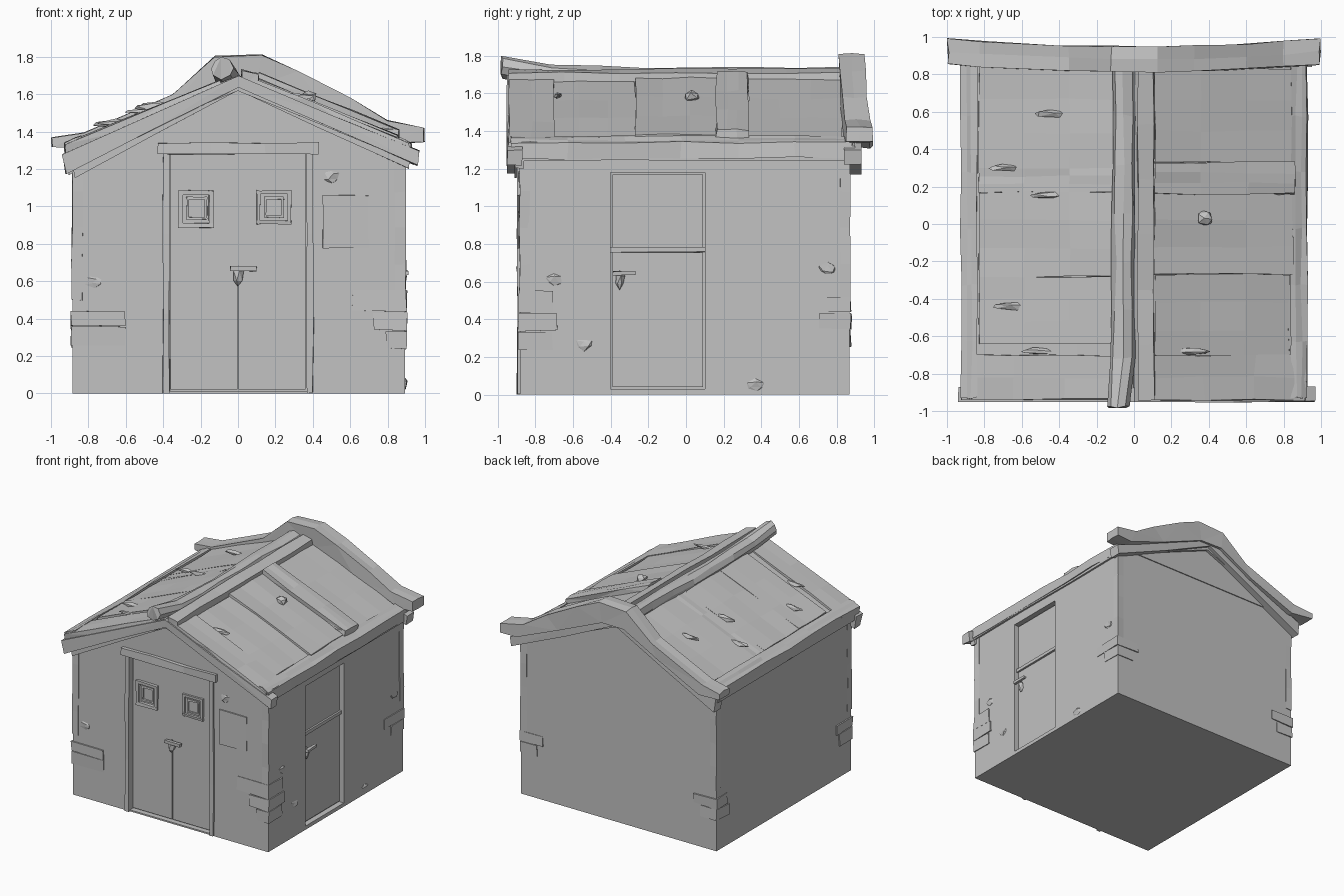
import bpy, bmesh, math, random
from mathutils import Vector

random.seed(4)
if "Cube" in bpy.data.objects:
    bpy.data.objects.remove(bpy.data.objects["Cube"])

grey = bpy.data.materials.new("plain grey")
grey.use_nodes = True
grey.diffuse_color = (0.54, 0.54, 0.54, 1)
grey.node_tree.nodes["Principled BSDF"].inputs["Base Color"].default_value = (0.54, 0.54, 0.54, 1)

# Wall planes
LEFT, RIGHT, FRONT, BACK = -0.885, 0.893, -0.882, 0.868


def finish(name, bm, rough=0.0, warp=None):
    """Roughen, bend and link a mesh as a named part."""
    for v in bm.verts:
        v.co += Vector([random.uniform(-rough, rough) for _ in range(3)])
        v.co.z = max(v.co.z, 0)
        if warp:
            v.co = warp(v.co)
    bmesh.ops.recalc_face_normals(bm, faces=bm.faces)
    mesh = bpy.data.meshes.new(name)
    bm.to_mesh(mesh)
    bm.free()
    mesh.materials.append(grey)
    ob = bpy.data.objects.new(name, mesh)
    bpy.context.collection.objects.link(ob)
    return ob


def prism(name, profile, y0, y1, steps=1, rough=0.0, warp=None):
    """Extrude an x-z profile along y in several steps."""
    bm = bmesh.new()
    rings = []
    for i in range(steps + 1):
        y = y0 + (y1 - y0) * i / steps
        rings.append([bm.verts.new((x, y, z)) for x, z in profile])
    n = len(profile)
    for a, b in zip(rings, rings[1:]):
        for i in range(n):
            bm.faces.new((a[i], a[(i + 1) % n], b[(i + 1) % n], b[i]))
    caps = [bm.faces.new(rings[0]), bm.faces.new(rings[-1])]
    bmesh.ops.triangulate(bm, faces=caps)
    return finish(name, bm, rough, warp)


def box(name, x, y, z, rough=0.0, cuts=0):
    """Box from three (low, high) ranges."""
    bm = bmesh.new()
    bmesh.ops.create_cube(bm, size=1)
    for v in bm.verts:
        v.co = [r[0] if c < 0 else r[1] for c, r in zip(v.co, (x, y, z))]
    if cuts:
        long = [e for e in bm.edges if e.calc_length() > 0.3]
        bmesh.ops.subdivide_edges(bm, edges=long, cuts=cuts, use_grid_fill=True)
    return finish(name, bm, rough)


def cut(target, x, y, z):
    """Sink a rectangular recess into a part."""
    tool = box("cutter", x, y, z)
    tool.hide_render = True
    mod = target.modifiers.new("recess", 'BOOLEAN')
    mod.operation, mod.solver, mod.object = 'DIFFERENCE', 'EXACT', tool
    bpy.context.view_layer.objects.active = target
    bpy.ops.object.modifier_apply(modifier=mod.name)
    bpy.data.objects.remove(tool)


def frame(name, x, z, w, y):
    """Square window frame on the front."""
    box(name + "_left", (x[0], x[0] + w), y, z, 0.003)
    box(name + "_right", (x[1] - w, x[1]), y, z, 0.003)
    box(name + "_sill", x, y, (z[0], z[0] + w), 0.003)
    box(name + "_head", x, y, (z[1] - w, z[1]), 0.003)


def roof_z(x):
    return 1.7 - 0.41 * abs(x)


def slab(name, x0, x1, y0, y1, lift, thick=0.05, rough=0.006, steps=3):
    """Board lying on a roof slope."""
    xs = [x0 + (x1 - x0) * i / 3 for i in range(4)]
    top = [(x, roof_z(x) + lift) for x in xs]
    low = [(x, roof_z(x) + lift - thick) for x in reversed(xs)]
    return prism(name, top + low, y0, y1, steps, rough)


def chip(name, pos, size):
    """Small broken shard."""
    bm = bmesh.new()
    bmesh.ops.create_icosphere(bm, subdivisions=1, radius=1)
    for v in bm.verts:
        v.co = Vector(pos) + Vector([c * s for c, s in zip(v.co, size)])
    return finish(name, bm, 0.006)


# Walls with gables and door recesses
walls = prism("walls", [(LEFT, 0), (RIGHT, 0), (RIGHT, 1.26), (0, 1.63), (LEFT, 1.26)], FRONT, BACK)
cut(walls, (-0.37, 0.37), (-1, FRONT + 0.045), (0.012, 1.28))
cut(walls, (RIGHT - 0.045, 1), (-0.4, 0.1), (0.03, 1.18))
prism("back_gable", [(-0.72, 1.33), (0.72, 1.33), (0, 1.63)], 0.86, BACK + 0.008)

# Front double door, with a seam below the handle
door = box("front_door", (-0.36, 0.36), (-0.85, -0.82), (0.02, 1.28))
cut(door, (-0.003, 0.003), (-1, -0.84), (0, 0.58))
for s in (-1, 1):
    box("door_post", (s * 0.385 - 0.017, s * 0.385 + 0.017), (-0.897, -0.84), (0, 1.28), 0.004, 2)
box("door_lintel", (-0.43, 0.43), (-0.91, -0.84), (1.28, 1.34), 0.004, 2)
frame("window_right", (-0.32, -0.13), (0.885, 1.085), 0.025, (-0.872, -0.84))
frame("window_right_inner", (-0.275, -0.165), (0.93, 1.05), 0.012, (-0.864, -0.84))
frame("window_left", (0.1, 0.285), (0.905, 1.085), 0.018, (-0.866, -0.84))
frame("window_left_inner", (0.14, 0.245), (0.94, 1.05), 0.012, (-0.862, -0.84))
box("door_handle", (-0.04, 0.1), (-0.9, -0.875), (0.655, 0.68), 0.003)
chip("door_lock", (0, -0.862, 0.63), (0.03, 0.025, 0.06))
box("wall_plaque", (0.45, 0.7), (FRONT - 0.008, FRONT + 0.01), (0.78, 1.06), 0.004)

# Side door in two halves
box("side_door_top", (0.84, 0.858), (-0.39, 0.09), (0.785, 1.17))
box("side_door_bottom", (0.84, 0.858), (-0.39, 0.09), (0.04, 0.755))
box("side_door_rail", (0.84, 0.872), (-0.4, 0.1), (0.757, 0.783), 0.002)
box("side_handle", (0.885, 0.91), (-0.39, -0.27), (0.635, 0.655), 0.003)
chip("side_lock", (0.87, -0.35, 0.61), (0.025, 0.025, 0.05))

# Corner posts and corner stones
for sx, wx in ((-1, LEFT), (1, RIGHT)):
    for sy, wy in ((-1, FRONT), (1, BACK)):
        box("corner_post", sorted((wx + sx * 0.003, wx - sx * 0.055)),
            sorted((wy + sy * 0.003, wy - sy * 0.05)), (0.5, 1.27), 0.004, 3)
stones = [(-1, -1, 0.28, 0.2, 0.36, 0.44), (-1, -1, 0.28, 0.16, 0.26, 0.355),
          (1, -1, 0.28, 0.18, 0.44, 0.55), (1, -1, 0.17, 0.2, 0.34, 0.43), (1, -1, 0.1, 0.17, 0.24, 0.33),
          (1, 1, 0.2, 0.25, 0.44, 0.52), (1, 1, 0.15, 0.16, 0.35, 0.43),
          (-1, 1, 0.2, 0.13, 0.35, 0.43), (-1, 1, 0.15, 0.16, 0.25, 0.34)]
for sx, sy, lx, ly, z0, z1 in stones:
    wx, wy = (LEFT if sx < 0 else RIGHT), (FRONT if sy < 0 else BACK)
    box("corner_stone", sorted((wx + sx * 0.008, wx - sx * lx)),
        sorted((wy + sy * 0.008, wy - sy * ly)), (z0, z1), 0.005)

# Roof sheets, boards and eaves
for s, side in ((-1, "right"), (1, "left")):
    slab("roof_sheet_" + side, 0, s * 0.92, -0.93, 0.9, 0, 0.08, 0.003)
    slab("eave_board_" + side, s * 0.84, s * 0.925, -0.93, 0.88, 0.02, 0.085, 0.007, 6)
    slab("front_roof_board_" + side, s * 0.1, s * 0.92, -0.94, -0.7, 0.015, 0.06, 0.008, 2)
for y0, y1, x1, lift in ((-0.72, -0.27, 0.83, 0.01), (-0.27, 0.17, 0.85, 0.028),
                         (0.16, 0.33, 0.86, 0.06), (0.33, 0.83, 0.85, 0.018)):
    slab("roof_plank", 0.11, x1, y0, y1, lift, 0.05)
for y0, y1 in ((-0.64, -0.28), (-0.28, 0.17), (0.17, 0.3), (0.3, 0.85)):
    slab("thin_plank", -0.1, -0.83, y0, y1, random.uniform(0.008, 0.018), 0.04, 0.005)
for x, y in ((-0.42, 0.59), (-0.67, 0.3), (-0.45, 0.15), (-0.65, -0.44), (-0.5, -0.68), (0.75, 0.17), (0.3, -0.68)):
    chip("roof_splinter", (x, y, roof_z(x) + 0.012), (0.12, 0.02, 0.02))
chip("roof_stud", (0.38, 0.03, 1.585), (0.045, 0.045, 0.035))

# Front and back rafters
chevron = [(-0.94, 1.28), (-0.45, 1.5), (0, 1.7), (0.48, 1.495), (0.97, 1.3),
           (0.96, 1.22), (0.45, 1.44), (0, 1.64), (-0.45, 1.41), (-0.92, 1.17)]
prism("front_rafters", chevron, -0.95, -0.87, 1, 0.004)
prism("front_trim", [(x * 0.95, z - 0.018) for x, z in chevron], -0.91, -0.86, 1, 0.002)
prism("back_trim", [(x * 0.98, z) for x, z in chevron], 0.84, 0.93, 1, 0.004)
crooked = [(-0.995, 1.37), (-0.83, 1.39), (-0.35, 1.6), (-0.12, 1.8), (0.13, 1.81),
           (0.32, 1.72), (0.6, 1.58), (0.8, 1.46), (0.995, 1.42), (0.995, 1.34),
           (0.85, 1.34), (0.5, 1.48), (0.1, 1.65), (-0.1, 1.65), (-0.4, 1.49), (-0.8, 1.31), (-0.995, 1.32)]
prism("back_rafters", crooked, 0.815, 0.95, 2, 0.006,
      lambda c: Vector((c.x, c.y + 0.04 * c.x ** 2, c.z)))

# Ridge pole with raised front end, and ridge board beside it
octagon = [(-0.055 + 0.064 * math.cos(a * math.pi / 4), 1.68 + 0.06 * math.sin(a * math.pi / 4)) for a in range(8)]
prism("ridge_pole", octagon, -0.98, 0.84, 7, 0.008,
      lambda c: Vector((c.x - 0.08 * max(0, -c.y - 0.6), c.y, c.z + 0.16 * max(0, -c.y - 0.6))))
prism("ridge_board", [(0.02, 1.73), (0.105, 1.71), (0.11, 1.63), (0.02, 1.65)], -0.94, 0.83, 6, 0.006)

# Broken chips on the walls
for y, z in ((-0.7, 0.61), (0.75, 0.67), (0.37, 0.05), (-0.54, 0.27)):
    chip("wall_chip", (RIGHT, y, z), (0.01, 0.05, 0.035))
for x, z in ((-0.77, 0.6), (0.5, 1.16)):
    chip("wall_chip", (x, FRONT, z), (0.05, 0.01, 0.035))
